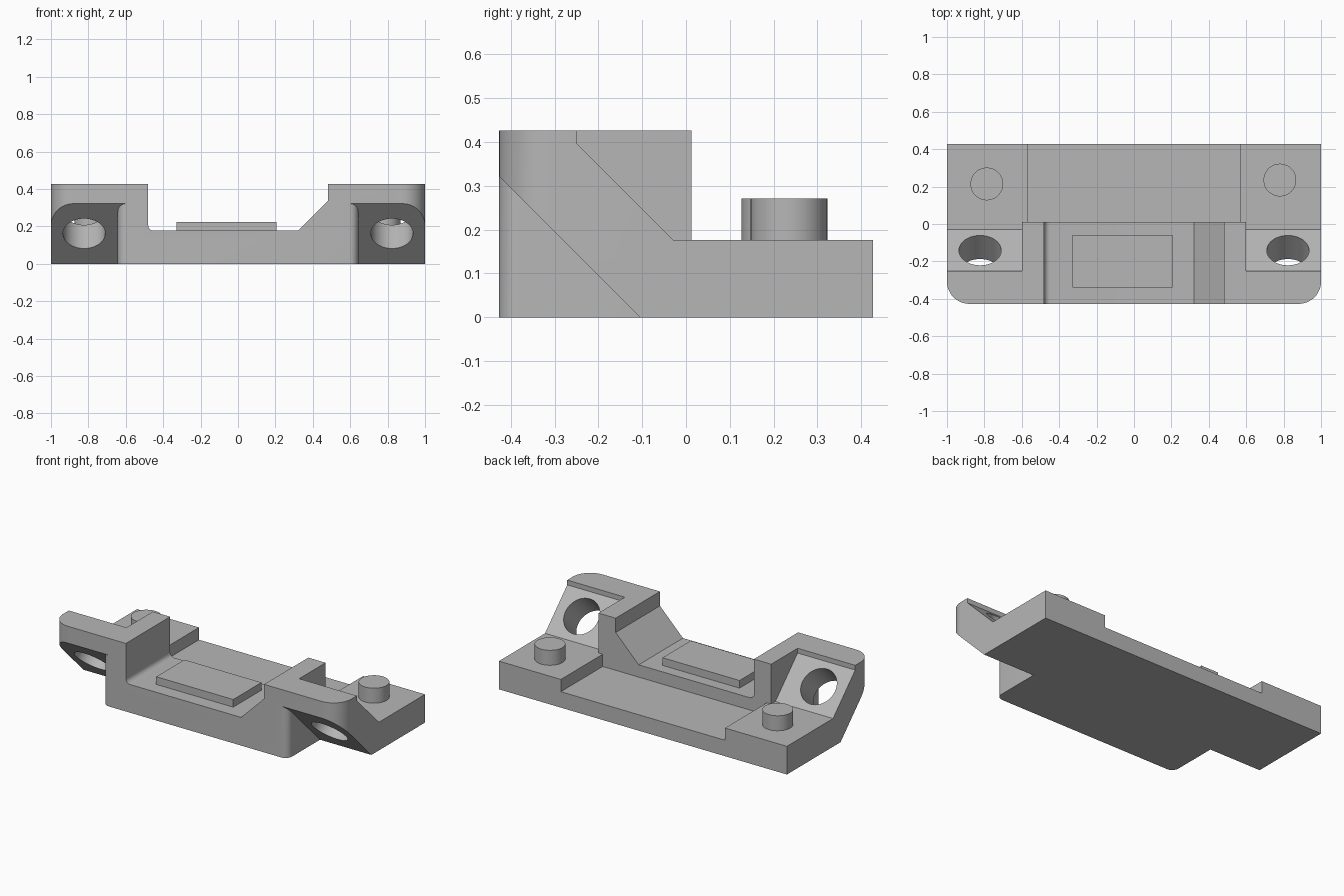
import bpy
import bmesh
import math
from mathutils import Matrix

old = bpy.data.objects.get("Cube")
if old:
    bpy.data.objects.remove(old, do_unlink=True)

grey = bpy.data.materials.new("plain grey")
grey.use_nodes = True
colour = (0.47, 0.47, 0.47, 1)
grey.diffuse_color = colour
grey.node_tree.nodes["Principled BSDF"].inputs["Base Color"].default_value = colour


def finish(name, bm):
    bmesh.ops.recalc_face_normals(bm, faces=bm.faces)
    mesh = bpy.data.meshes.new(name)
    bm.to_mesh(mesh)
    bm.free()
    mesh.materials.append(grey)
    obj = bpy.data.objects.new(name, mesh)
    bpy.context.collection.objects.link(obj)
    return obj


def prism(name, points, axis, lo, hi):
    """Extrude a 2D profile along the named axis from lo to hi."""
    place = {"x": lambda a, b, t: (t, a, b),
             "y": lambda a, b, t: (a, t, b),
             "z": lambda a, b, t: (a, b, t)}[axis]
    bm = bmesh.new()
    start = [bm.verts.new(place(a, b, lo)) for a, b in points]
    end = [bm.verts.new(place(a, b, hi)) for a, b in points]
    bm.faces.new(start)
    bm.faces.new(end)
    for i in range(len(points)):
        j = (i + 1) % len(points)
        bm.faces.new((start[i], start[j], end[j], end[i]))
    return finish(name, bm)


def cylinder(name, centre, radius, depth, tilt=0):
    bm = bmesh.new()
    bmesh.ops.create_cone(bm, cap_ends=True, segments=48, radius1=radius, radius2=radius,
                          depth=depth,
                          matrix=Matrix.Translation(centre) @ Matrix.Rotation(tilt, 4, "X"))
    return finish(name, bm)


def arc(cx, cy, r, a0, a1, steps=12):
    angles = [math.radians(a0 + (a1 - a0) * i / steps) for i in range(steps + 1)]
    return [(cx + r * math.cos(a), cy + r * math.sin(a)) for a in angles]


def combine(target, tool, operation="DIFFERENCE"):
    mod = target.modifiers.new(operation.lower(), "BOOLEAN")
    mod.operation = operation
    mod.solver = "EXACT"
    mod.object = tool
    bpy.context.view_layer.objects.active = target
    bpy.ops.object.modifier_apply(modifier=mod.name)
    bpy.data.objects.remove(tool, do_unlink=True)


def smooth(obj):
    bpy.ops.object.select_all(action="DESELECT")
    obj.select_set(True)
    bpy.context.view_layer.objects.active = obj
    bpy.ops.object.shade_smooth_by_angle(angle=math.radians(30))


FRONT, BACK, TOP = -0.427, 0.427, 0.427
DECK, STEP, WALL = 0.177, 0.1, 0.012

# Solid block with rounded front corners
plan = ([(1, BACK), (-1, BACK)] + arc(-0.88, FRONT + 0.12, 0.12, 180, 270)
        + arc(0.88, FRONT + 0.12, 0.12, 270, 360))
body = prism("bracket_body", plan, "z", 0, TOP)

# Low rear deck with a sunken middle tray
combine(body, prism("deck_cut", [(-1.1, DECK), (-0.57, DECK), (-0.57, STEP), (0.57, STEP),
                                 (0.57, DECK), (1.1, DECK), (1.1, 0.6), (-1.1, 0.6)],
                    "y", WALL, 0.6))

# Front channel: filleted on the right, ramped on the left
channel = ([(-0.48, 0.6)] + arc(-0.45, DECK + 0.03, 0.03, 180, 270, 6)
           + [(0.32, DECK), (0.48, DECK + 0.16), (0.48, 0.6)])
combine(body, prism("channel_cut", channel, "y", -0.6, 0.1))

for side in (-1, 1):
    # Slope behind each ear
    slope = [(-0.25, 0.6), (-0.25, 0.397), (-0.03, DECK), (0.1, DECK), (0.1, 0.6)]
    combine(body, prism("upper_slope_cut", slope, "x", *sorted((side * 0.6, side * 1.1))))

    # Slope beneath each ear, leaving a rounded corner on the centre block
    wedge = prism("lower_slope_cut", [(-0.6, -0.1), (0, -0.1), (-0.105, 0), (FRONT, 0.322),
                                      (-0.6, 0.495)],
                  "x", *sorted((side * 0.3, side * 1.2)))
    r = 0.045
    edge = [(0.6, -0.7)] + arc(0.598, FRONT + r, r, -90, 0, 8) + [(0.643, 0.2), (1.1, 0.2),
                                                                  (1.1, -0.7)]
    limit = prism("corner_limit", [(side * x, y) for x, y in edge], "z", -0.3, 0.8)
    combine(wedge, limit, "INTERSECT")
    combine(body, wedge)

    # Screw hole square to the slopes
    combine(body, cylinder("screw_hole_cut", (side * 0.823, -0.205, 0.224), 0.113, 0.4,
                           math.radians(-45)))
smooth(body)

# Raised rectangular pad in the channel
prism("raised_pad", [(-0.33, -0.34), (0.205, -0.34), (0.205, -0.06), (-0.33, -0.06)],
      "z", DECK - 0.02, 0.225)

# Locating pegs on the rear deck
for name, x, y in (("right_peg", -0.787, 0.214), ("left_peg", 0.78, 0.235)):
    smooth(cylinder(name, (x, y, 0.211), 0.0875, 0.12))
